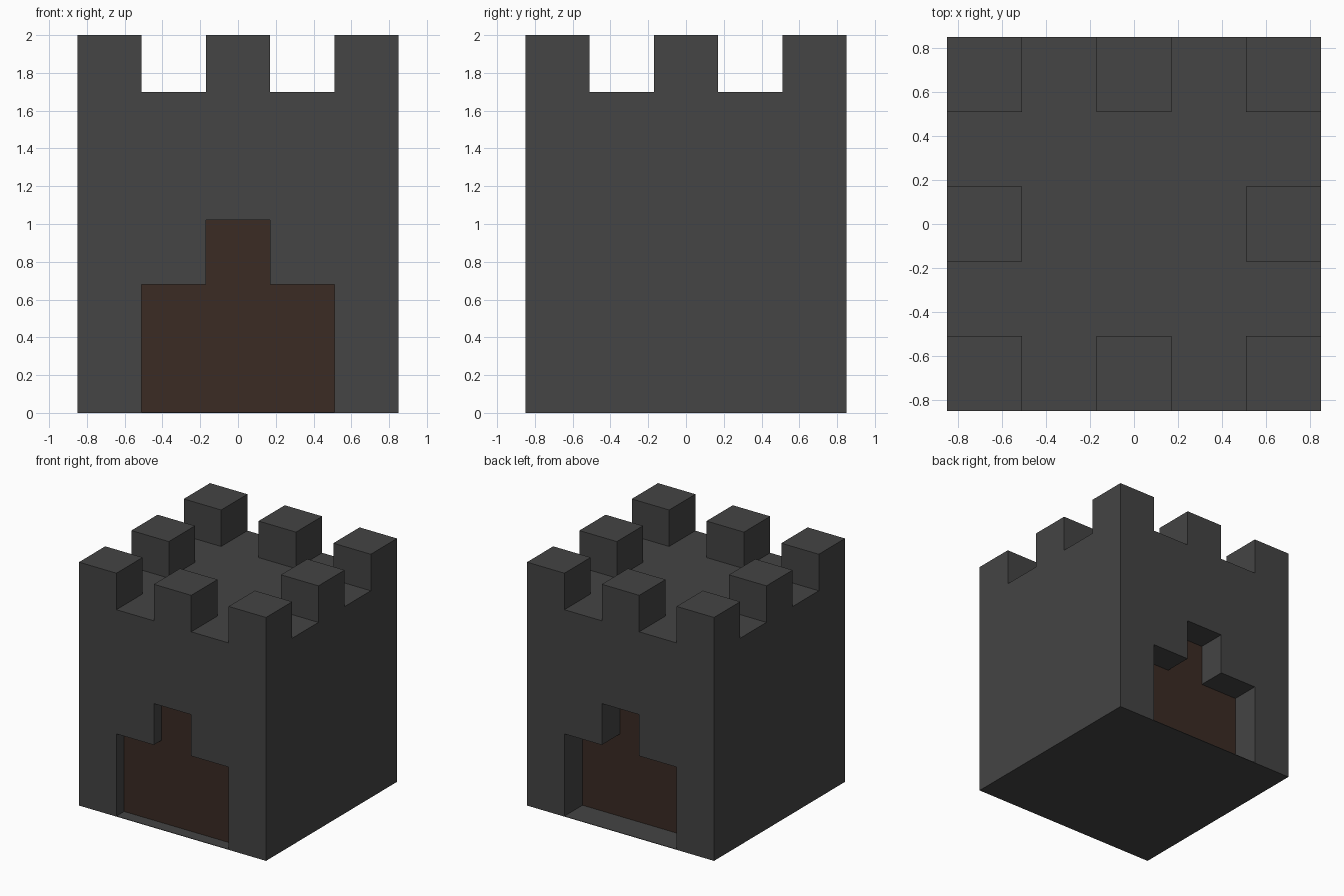
import bpy, bmesh

if "Cube" in bpy.data.objects:
    bpy.data.objects.remove(bpy.data.objects["Cube"])

HALF = 0.85      # half width of the tower
UNIT = 0.34      # merlon width, one fifth of the tower width
WALL_TOP = 1.70
TOP = 2.0
SLAB = 0.004     # thin floor under the passage


def material(name, rgb):
    mat = bpy.data.materials.new(name)
    mat.diffuse_color = (*rgb, 1)
    mat.use_nodes = True
    mat.node_tree.nodes["Principled BSDF"].inputs["Base Color"].default_value = mat.diffuse_color
    return mat


def prism(name, profile, y0, y1, mat):
    """Extrude an (x, z) outline along y from y0 to y1."""
    bm = bmesh.new()
    face = bm.faces.new([bm.verts.new((x, y0, z)) for x, z in profile])
    ext = bmesh.ops.extrude_face_region(bm, geom=[face], use_keep_orig=True)
    moved = [v for v in ext["geom"] if isinstance(v, bmesh.types.BMVert)]
    bmesh.ops.translate(bm, verts=moved, vec=(0, y1 - y0, 0))
    bmesh.ops.recalc_face_normals(bm, faces=bm.faces)
    mesh = bpy.data.meshes.new(name)
    bm.to_mesh(mesh)
    bm.free()
    mesh.materials.append(mat)
    obj = bpy.data.objects.new(name, mesh)
    bpy.context.collection.objects.link(obj)
    return obj


def rect(x0, x1, z0, z1):
    return [(x0, z0), (x1, z0), (x1, z1), (x0, z1)]


stone = material("dark_stone", (0.058, 0.058, 0.058))
wood = material("dark_wood", (0.043, 0.024, 0.017))

# Stepped doorway outline, left foot to right foot
left = [(-1.5 * UNIT, 2 * UNIT), (-0.5 * UNIT, 2 * UNIT), (-0.5 * UNIT, 3 * UNIT)]
arch = left + [(-x, z) for x, z in reversed(left)]


def doorway(z):
    return [(-1.5 * UNIT, z)] + arch + [(1.5 * UNIT, z)]


# Tower body with the stepped passage running front to back
body = [(-HALF, 0)] + doorway(0) + [(HALF, 0), (HALF, WALL_TOP), (-HALF, WALL_TOP)]
prism("tower_body", body, -HALF, HALF, stone)

# Passage floor
prism("passage_floor", rect(-1.5 * UNIT, 1.5 * UNIT, 0, SLAB), -HALF, HALF, stone)

# Door filling, recessed shallowly in front and deeper at the back
prism("door", doorway(SLAB), -HALF + 0.10, HALF - 0.235, wood)

# Ring of eight merlons around the roof
for i in (-1, 0, 1):
    for j in (-1, 0, 1):
        if i or j:
            cx, cy = i * 2 * UNIT, j * 2 * UNIT
            prism("merlon", rect(cx - UNIT / 2, cx + UNIT / 2, WALL_TOP, TOP),
                  cy - UNIT / 2, cy + UNIT / 2, stone)
